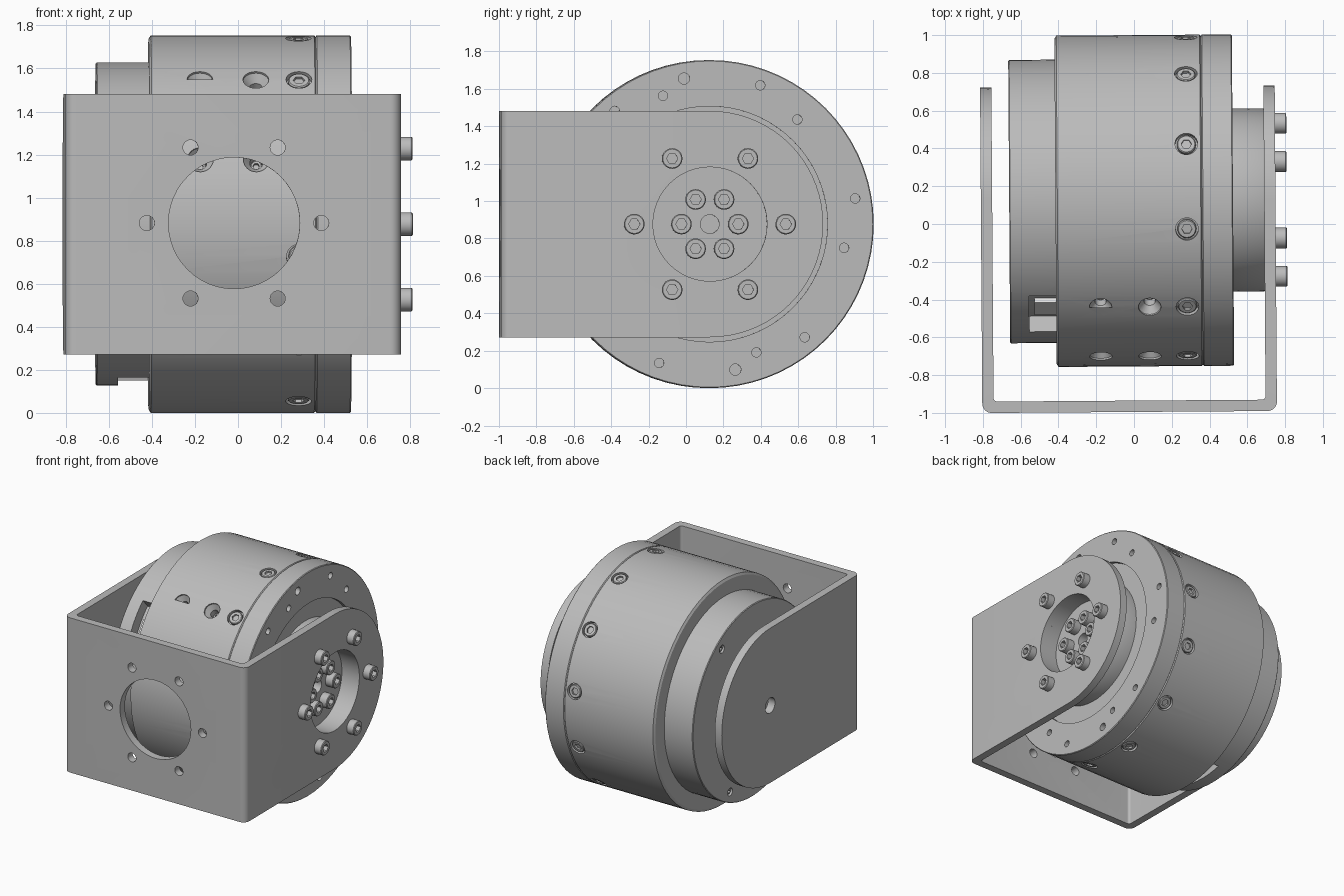
import bpy, bmesh, math
from mathutils import Matrix, Vector

if "Cube" in bpy.data.objects:
    bpy.data.objects.remove(bpy.data.objects["Cube"])

CY, CZ, R = 0.123, 0.877, 0.877          # motor axis and body radius
TILT = Matrix.Rotation(0.007, 4, 'Z')


def material(name, v):
    m = bpy.data.materials.new(name)
    m.use_nodes = True
    m.diffuse_color = (v, v, v, 1)
    m.node_tree.nodes["Principled BSDF"].inputs["Base Color"].default_value = (v, v, v, 1)
    return m


GREY = material("machined grey", 0.5)
LIGHT = material("pale connector grey", 0.75)


def polar(x, r, deg):
    a = math.radians(deg)
    return Vector((x, CY + r * math.cos(a), CZ + r * math.sin(a)))


def frame(origin, direction):
    q = Vector(direction).to_track_quat('Z', 'Y')
    return Matrix.Translation(origin) @ q.to_matrix().to_4x4()


def along_x(x, r=0, deg=0):
    return frame(polar(x, r, deg), (1, 0, 0))


def radial(x, r, deg):
    return frame(polar(x, r, deg), polar(0, 1, deg) - polar(0, 0, 0))


def lathe(bm, profile, mat, segs=24):
    """Closed solid from (radius, height[, hexagonal]) rings."""
    rings = []
    for radius, h, *hexa in profile:
        ring = []
        for i in range(segs):
            a = math.tau * i / segs
            k = math.cos(math.pi / 6) / math.cos(a % (math.pi / 3) - math.pi / 6) if hexa else 1
            ring.append(bm.verts.new(mat @ Vector((radius * k * math.cos(a), radius * k * math.sin(a), h))))
        rings.append(ring)
    for p, q in zip(rings, rings[1:]):
        for i in range(segs):
            j = (i + 1) % segs
            bm.faces.new((p[i], p[j], q[j], q[i]))
    bm.faces.new(rings[0][::-1])
    bm.faces.new(rings[-1])


def prism(bm, points, lo, hi, place):
    """Extrude an outline; place(u, v, w) maps it into space."""
    a, b = ([bm.verts.new(place(u, v, w)) for u, v in points] for w in (lo, hi))
    n = len(a)
    for i in range(n):
        j = (i + 1) % n
        bm.faces.new((a[i], a[j], b[j], b[i]))
    bm.faces.new(a[::-1])
    bm.faces.new(b)


def arc(u, v, r, start, end, n=8):
    angles = [math.radians(start + (end - start) * i / n) for i in range(n + 1)]
    return [(u + r * math.cos(a), v + r * math.sin(a)) for a in angles]


def raw(name, bm):
    bmesh.ops.recalc_face_normals(bm, faces=bm.faces[:])
    me = bpy.data.meshes.new(name)
    bm.to_mesh(me)
    bm.free()
    ob = bpy.data.objects.new(name, me)
    bpy.context.scene.collection.objects.link(ob)
    return ob


def part(name, bm, cuts=(), mat=GREY):
    """Finish a part, applying (operation, cutter mesh) pairs."""
    ob = raw(name, bm)
    for op, cutter_bm in cuts:
        cutter = raw("cutter", cutter_bm)
        cutter.hide_render = True
        mod = ob.modifiers.new("cut", 'BOOLEAN')
        mod.operation, mod.object, mod.solver = op, cutter, 'EXACT'
        bpy.context.view_layer.update()
        me = bpy.data.meshes.new_from_object(ob.evaluated_get(bpy.context.evaluated_depsgraph_get()))
        ob.modifiers.clear()
        ob.data = me
        bpy.data.objects.remove(cutter)
    ob.data.transform(TILT)
    ob.data.materials.clear()
    ob.data.materials.append(mat)
    bpy.ops.object.select_all(action='DESELECT')
    ob.select_set(True)
    bpy.context.view_layer.objects.active = ob
    bpy.ops.object.shade_smooth_by_angle(angle=math.radians(30))
    return ob


def turned(name, profile, cuts=()):
    bm = bmesh.new()
    lathe(bm, profile, along_x(0), 72)
    return part(name, bm, cuts)


def drill(holes):
    """Cutter mesh from (profile, matrix) pairs."""
    bm = bmesh.new()
    for profile, mat in holes:
        lathe(bm, profile, mat)
    return bm


def hole(r, depth):
    return [(r, -depth), (r, 0.05)]


def cap_head(r, h):
    return [(r, 0), (r, h - 0.005), (r - 0.005, h), (r * 0.55, h, True), (r * 0.55, h * 0.45, True)]


SIX = range(0, 360, 60)
SCREWS = [10 + 30 * i for i in range(12)]
PORTS = [(x, a) for x in (-0.18, 0.08) for a in (130, 160)]

# Main housing with countersunk ports and radial screw pockets
port = [(0.03, -0.13), (0.03, -0.05), (0.06, -0.012), (0.06, 0.05)]
turned("housing", [(0.86, -0.415), (R, -0.405), (R, 0.354), (0.87, 0.36)],
       [('DIFFERENCE', drill([(hole(0.06, 0.03), radial(0.28, R, a)) for a in SCREWS]
                             + [(port, radial(x, R, a)) for x, a in PORTS]))])
bm = bmesh.new()
for a in SCREWS:
    lathe(bm, cap_head(0.05, 0.026), radial(0.28, R - 0.03, a))
for x, a in PORTS:
    lathe(bm, cap_head(0.028, 0.04), radial(x, R - 0.13, a))
part("housing_screws", bm)

# End ring with a recessed face and drilled holes
face_holes = [(0.79, 10 + a, 0.025) for a in SIX] + [(0.73, 50 + a, 0.025) for a in SIX]
face_holes += [(0.79, 100, 0.03), (0.79, 280, 0.03)]
turned("end_ring", [(0.87, 0.36), (R, 0.366), (R, 0.52), (0.872, 0.525), (0.63, 0.525), (0.63, 0.495)],
       [('DIFFERENCE', drill([(hole(r, 0.06), along_x(0.525, d, a)) for d, a, r in face_holes]))])

# Output flange with a deep central pocket
turned("output_flange", [(0.485, 0.48), (0.485, 0.685), (0.48, 0.694), (0.305, 0.694),
                         (0.305, 0.6), (0.05, 0.6), (0.05, 0.5)])

# Rear drum with two connector notches
bm = bmesh.new()
for a0, a1 in ((132, 157), (252, 284)):
    outline = arc(CY, CZ, 0.8, a0, a1) + arc(CY, CZ, 0.66, a1, a0)
    prism(bm, outline, -0.558, -0.4, lambda u, v, w: (w, u, v))
rear_holes = drill([(hole(0.03, 0.04), frame(polar(-0.66, 0.67, a), (-1, 0, 0))) for a in (55, 175, 295)])
turned("rear_drum", [(0.745, -0.66), (0.75, -0.655), (0.75, -0.405)],
       [('DIFFERENCE', bm), ('DIFFERENCE', rear_holes)])
bm = bmesh.new()
for a in (55, 175, 295):
    lathe(bm, cap_head(0.024, 0.025), frame(polar(-0.625, 0.67, a), (-1, 0, 0)))
part("rear_screws", bm)

# Connectors sitting in the notches
bm = bmesh.new()
for a in (146, 268):
    m = radial(-0.47, 0.65, a) @ Matrix.Diagonal((0.12, 0.12, 0.07, 1))
    bmesh.ops.create_cube(bm, size=1, matrix=m)
part("connectors", bm, mat=LIGHT)

# U bracket: bent strip trimmed to rounded arms, then drilled
L, RT, T = -0.81, 0.75, 0.06
strip = [(L, 0.9)] + arc(L + 0.05, -0.945, 0.05, 180, 270) + arc(RT - 0.05, -0.945, 0.05, 270, 360)
strip += [(RT, 0.9), (RT - T, 0.9)] + arc(RT - T - 0.02, -0.915, 0.02, 360, 270)
strip += arc(L + T + 0.02, -0.915, 0.02, 270, 180) + [(L + T, 0.9)]
bm = bmesh.new()
prism(bm, strip, 0.1, 1.7, lambda u, v, w: (u, v, w))
trim = bmesh.new()
prism(trim, [(-1.2, CZ - 0.605)] + arc(CY, CZ, 0.605, -90, 90, 36) + [(-1.2, CZ + 0.605)],
      -1, 1, lambda u, v, w: (w, u, v))
front = [frame((-0.025 + d * math.cos(math.radians(a)), -0.995, CZ + 0.005 + d * math.sin(math.radians(a))),
               (0, -1, 0)) for d, a in [(0, 0)] + [(0.405, a) for a in SIX]]
drills = bmesh.new()
lathe(drills, hole(0.305, 0.15), front[0], 48)
for m in front[1:]:
    lathe(drills, hole(0.035, 0.15), m)
lathe(drills, hole(0.305, 0.09), along_x(RT), 48)
lathe(drills, hole(0.06, 0.09), frame(polar(L, 0, 0), (-1, 0, 0)))
part("u_bracket", bm, [('INTERSECT', trim), ('DIFFERENCE', drills)])

# Socket head bolts on the bracket and inside the flange pocket
bm = bmesh.new()
for a in SIX:
    lathe(bm, cap_head(0.055, 0.06), along_x(RT, 0.405, a))
    lathe(bm, cap_head(0.055, 0.065), along_x(0.6, 0.152, a))
part("socket_bolts", bm)
